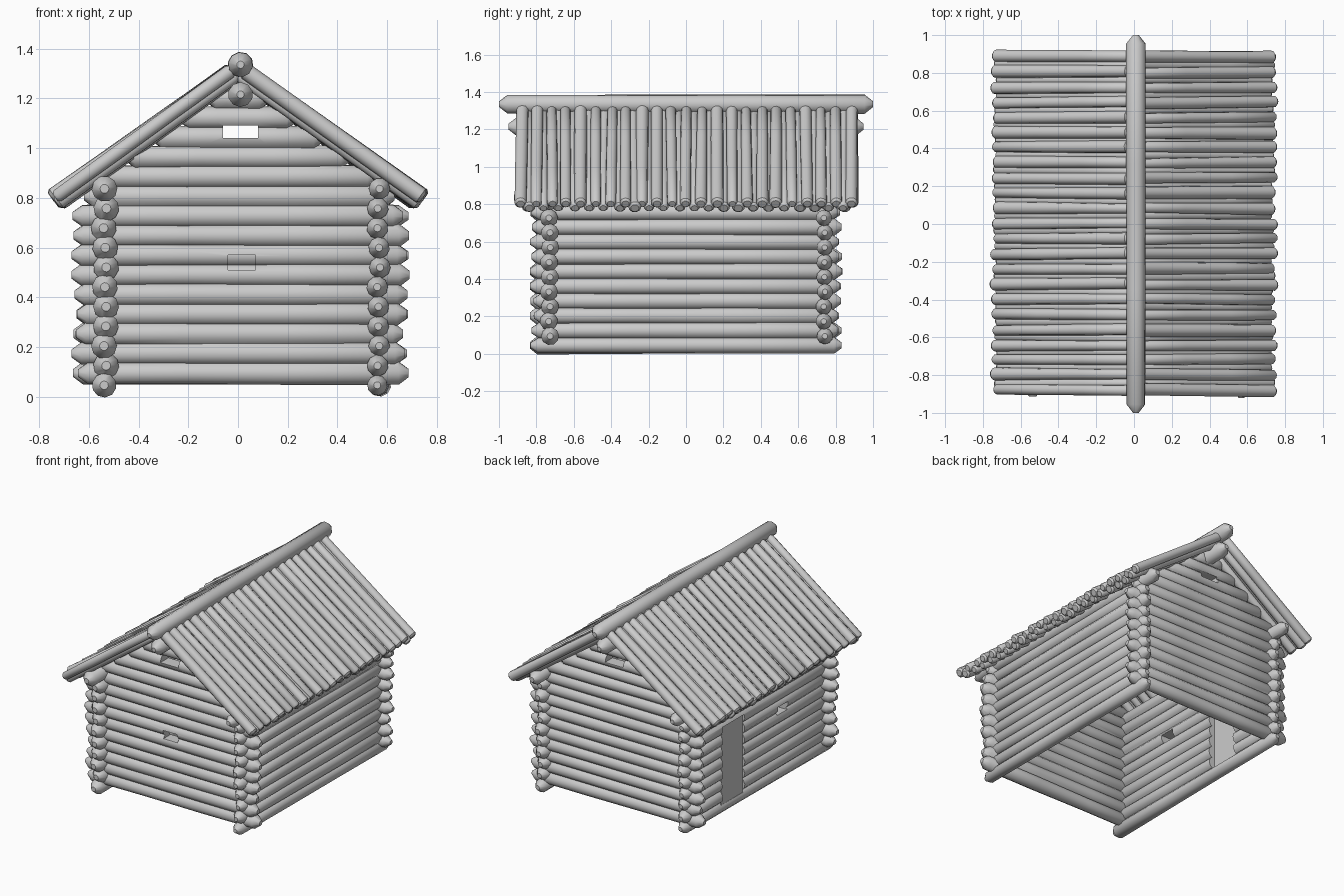
import bpy, bmesh, math, random
from mathutils import Vector

if "Cube" in bpy.data.objects:
    bpy.data.objects.remove(bpy.data.objects["Cube"])

random.seed(4)
SIDES = 10
rnd = random.uniform


def add_log(bm, p, q, r0, r1, tip=0.04, blunt=0.35, wobble=0.04):
    """Tapered, slightly uneven log from p to q with hewn (conical) ends."""
    p, q = Vector(p), Vector(q)
    axis = q - p
    length = axis.length
    axis.normalize()
    side = axis.orthogonal().normalized()
    other = axis.cross(side)
    tip = min(tip, length * 0.3)
    stations = [(0, blunt), (tip, 1)]
    stations += [(length * f, 1 + rnd(-wobble, wobble)) for f in (0.33, 0.66)]
    stations += [(length - tip, 1), (length, blunt)]
    spin = rnd(0, 1)
    rings = []
    for d, f in stations:
        r = (r0 + (r1 - r0) * d / length) * f
        rings.append([bm.verts.new(p + axis * d + r * (
            math.cos(spin + math.tau * k / SIDES) * side +
            math.sin(spin + math.tau * k / SIDES) * other)) for k in range(SIDES)])
    for a, b in zip(rings, rings[1:]):
        for k in range(SIDES):
            n = (k + 1) % SIDES
            bm.faces.new((a[k], a[n], b[n], b[k]))
    bm.faces.new(rings[0][::-1])
    bm.faces.new(rings[-1])


def finish(name, bm):
    bmesh.ops.recalc_face_normals(bm, faces=bm.faces[:])
    me = bpy.data.meshes.new(name)
    bm.to_mesh(me)
    bm.free()
    ob = bpy.data.objects.new(name, me)
    bpy.context.collection.objects.link(ob)
    return ob


def activate(ob):
    bpy.ops.object.select_all(action='DESELECT')
    ob.select_set(True)
    bpy.context.view_layer.objects.active = ob


def smooth(ob):
    activate(ob)
    bpy.ops.object.shade_smooth_by_angle(angle=math.radians(40))


def box(name, lo, hi):
    bm = bmesh.new()
    bmesh.ops.create_cube(bm, size=1)
    for v in bm.verts:
        v.co = [(l + h) / 2 + c * (h - l) for l, h, c in zip(lo, hi, v.co)]
    return finish(name, bm)


def cut(ob, lo, hi):
    cutter = box("cutter", lo, hi)
    cutter.hide_render = True
    activate(ob)
    mod = ob.modifiers.new("opening", 'BOOLEAN')
    mod.operation = 'DIFFERENCE'
    mod.solver = 'EXACT'
    mod.use_self = True
    mod.object = cutter
    bpy.ops.object.modifier_apply(modifier=mod.name)
    bpy.data.objects.remove(cutter)


STEP = 0.079

# Side walls, with a longer plate log on top
walls = {}
for name, x, r0, r1 in (("left_wall", -0.535, 0.052, 0.044), ("right_wall", 0.565, 0.043, 0.048)):
    bm = bmesh.new()
    for i in range(11):
        z = 0.046 + STEP * i
        e = 0.92 if i == 10 else 0.825
        dx = rnd(-0.006, 0.006)
        s = 1 if i else 0.95
        add_log(bm, (x + dx, -e + rnd(-.012, .012), z), (x - dx, e + rnd(-.012, .012), z),
                r0 * s, r1 * s)
    walls[name] = finish(name, bm)

# Front and back walls, with shortening logs in the gable
for name, y, r0, r1 in (("front_wall", -0.73, 0.045, 0.048), ("back_wall", 0.74, 0.046, 0.043)):
    bm = bmesh.new()
    for i in range(15):
        z = 0.095 + STEP * i
        if i < 9:
            a, b = -0.65 - rnd(-.015, .02), 0.675 + rnd(-.015, .015)
        elif i == 9:
            a, b = -0.62, 0.63
        else:
            b = (1.295 - z) / 0.73
            a = -b
        dy = rnd(-0.005, 0.005)
        add_log(bm, (a, y + dy, z), (b, y - dy, z), r0, r1)
    walls[name] = finish(name, bm)

# Openings: windows, gable vents and doorway
cut(walls["front_wall"], (-0.04, -0.9, 0.51), (0.07, -0.6, 0.57))
cut(walls["front_wall"], (-0.06, -0.9, 1.04), (0.08, -0.6, 1.09))
cut(walls["back_wall"], (-0.06, 0.6, 1.04), (0.08, 0.9, 1.09))
cut(walls["left_wall"], (-0.7, -0.30, 0.47), (-0.4, -0.19, 0.53))
cut(walls["left_wall"], (-0.7, 0.18, 0.07), (-0.4, 0.42, 0.62))
for ob in walls.values():
    smooth(ob)

# Door slab
box("door", (-0.565, 0.18, 0.07), (-0.535, 0.42, 0.62))

# Ridge pole and the purlin under it
for name, z, r, e in (("ridge_pole", 1.335, 0.05, 1.0), ("ridge_purlin", 1.215, 0.05, 0.95)):
    bm = bmesh.new()
    add_log(bm, (0.01, -e, z), (0.01, e, z), r, r * 1.04, 0.045, 0.3, 0.02)
    smooth(finish(name, bm))

# Roof poles: two staggered layers on each slope
COUNT = 23
normal = Vector((0.587, 0, 0.81))
for name, s in (("right_roof_poles", 1), ("left_roof_poles", -1)):
    bm = bmesh.new()
    for layer, shift in ((0, 0.014), (1, -0.014)):
        for i in range(COUNT - layer):
            y = -0.88 + 1.765 * (i + layer * 0.5) / (COUNT - 1)
            top = Vector((0.015, 0, 1.303)) + normal * shift
            eave = Vector((0.735 + rnd(-.01, .01), 0, 0.79)) + normal * shift
            r0, r1 = rnd(0.025, 0.034), rnd(0.027, 0.035)
            add_log(bm, (s * top.x, y + rnd(-.006, .006), top.z),
                    (s * eave.x, y + rnd(-.006, .006), eave.z), r0, r1, 0.012, 0.65)
    smooth(finish(name, bm))
